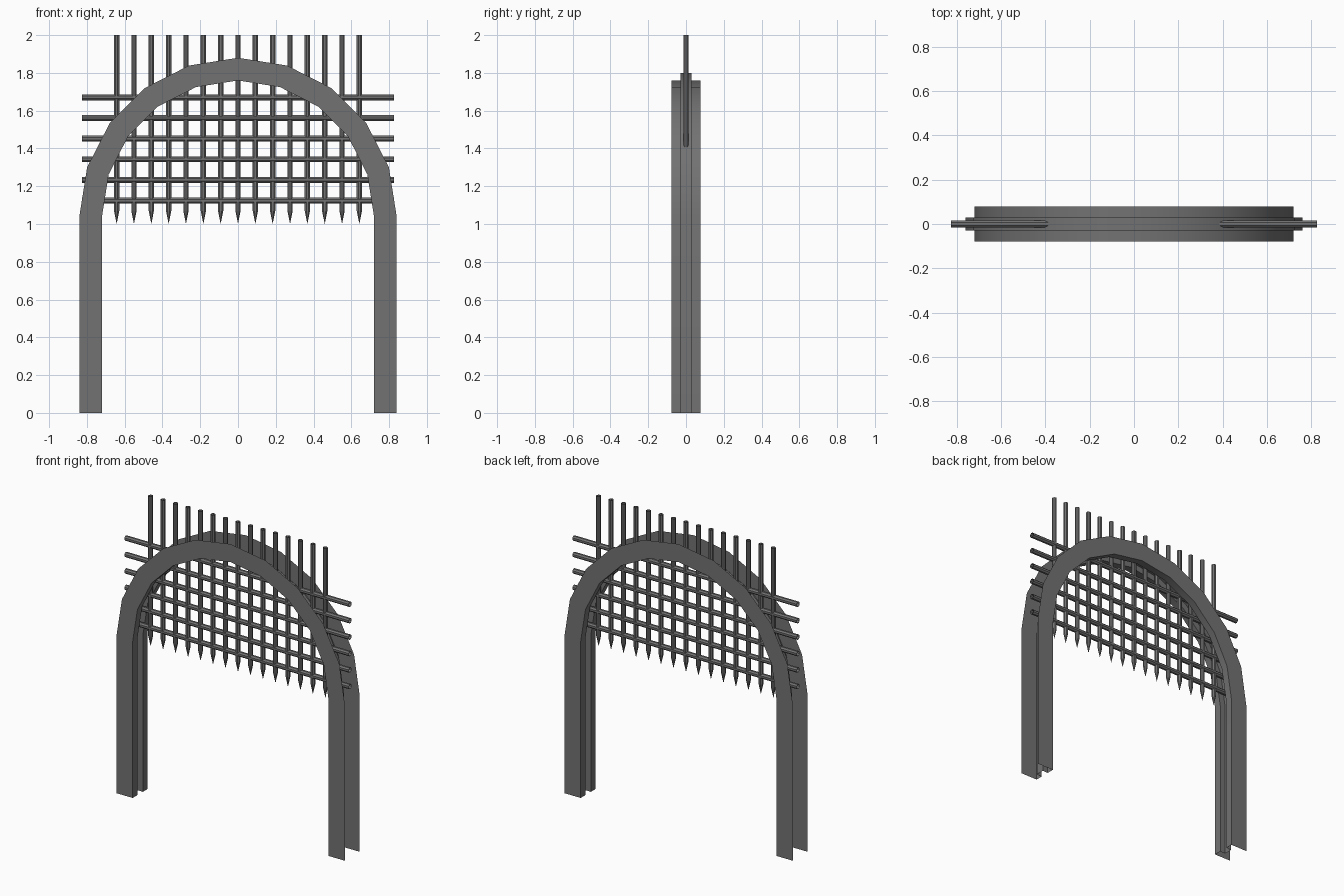
import bpy, bmesh, math

if "Cube" in bpy.data.objects:
    bpy.data.objects.remove(bpy.data.objects["Cube"])

SIDES = 8

iron = bpy.data.materials.new("dark_iron")
iron.diffuse_color = (0.17, 0.17, 0.17, 1)
iron.use_nodes = True
iron.node_tree.nodes["Principled BSDF"].inputs["Base Color"].default_value = iron.diffuse_color


def skin(name, rings, closed):
    """Join successive rings of points with quads (ends left open)."""
    bm = bmesh.new()
    rows = [[bm.verts.new(p) for p in ring] for ring in rings]
    n = len(rings[0])
    for a, b in zip(rows, rows[1:]):
        for j in range(n if closed else n - 1):
            k = (j + 1) % n
            bm.faces.new((a[j], a[k], b[k], b[j]))
    bmesh.ops.remove_doubles(bm, verts=bm.verts, dist=1e-5)
    mesh = bpy.data.meshes.new(name)
    bm.to_mesh(mesh)
    bm.free()
    mesh.materials.append(iron)
    obj = bpy.data.objects.new(name, mesh)
    bpy.context.collection.objects.link(obj)
    return obj


def circle(r):
    """Octagon with a flat side facing forward; r is the half width."""
    R = r / math.cos(math.pi / SIDES)
    angles = [2 * math.pi * (j + 0.5) / SIDES for j in range(SIDES)]
    return [(R * math.cos(a), R * math.sin(a)) for a in angles]


# Arch frame: open channel section (radius, y) with a groove for the gate
section = [(0.84, -0.078), (0.72, -0.078), (0.72, -0.029), (0.76, -0.029),
           (0.76, 0.029), (0.72, 0.029), (0.72, 0.078), (0.84, 0.078)]
SPRING = 1.04
rings = [[(-r, y, 0) for r, y in section]]
for i in range(11):
    a = math.pi * (1 - i / 10)
    rings.append([(r * math.cos(a), y, SPRING + r * math.sin(a)) for r, y in section])
rings.append([(r, y, 0) for r, y in section])
frame = skin("arch_frame", rings, False)
bpy.context.view_layer.objects.active = frame
frame.select_set(True)
bpy.ops.object.shade_smooth_by_angle(angle=math.radians(30))

# Vertical gate bars with pointed lower ends
for i in range(-7, 8):
    x = i * 0.0918
    rings = [[(x + u, v, z) for u, v in circle(r)]
             for z, r in ((1.0, 0.0), (1.07, 0.014), (2.0, 0.014))]
    skin(f"vertical_bar_{i + 8}", rings, True)

# Horizontal gate bars
for i in range(6):
    z = 1.124 + i * 0.1093
    rings = [[(x, u, z + v) for u, v in circle(0.0155)] for x in (-0.825, 0.825)]
    skin(f"horizontal_bar_{i + 1}", rings, True)
